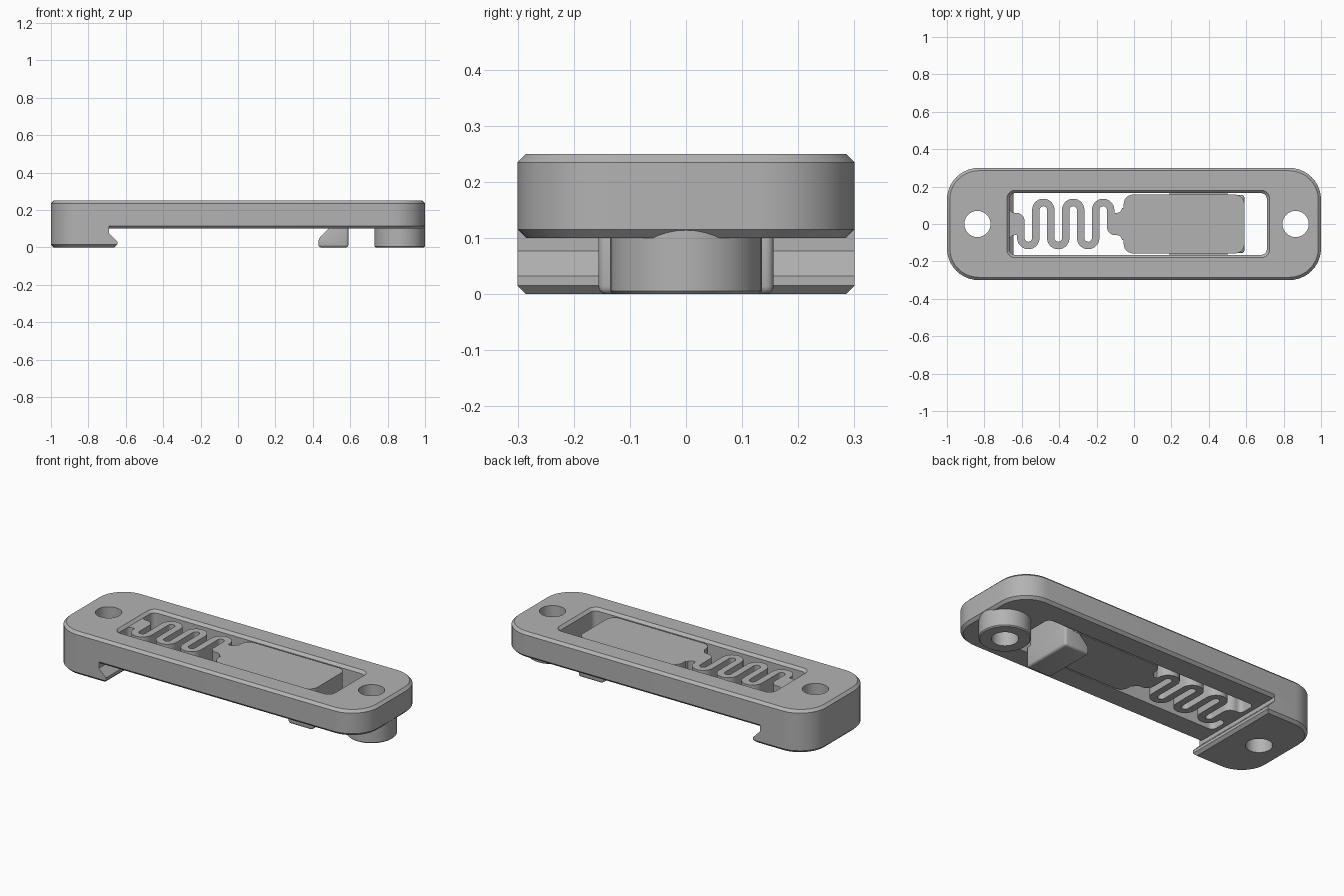
import bpy, math

cube = bpy.data.objects.get("Cube")
if cube:
    bpy.data.objects.remove(cube, do_unlink=True)

grey = bpy.data.materials.new("plain_grey")
grey.use_nodes = True
grey.diffuse_color = (0.45, 0.45, 0.45, 1)
grey.node_tree.nodes["Principled BSDF"].inputs["Base Color"].default_value = (0.45, 0.45, 0.45, 1)


def arc(cx, cy, r, a0, a1, n=10):
    """Points on an arc, angles in degrees."""
    return [(cx + r * math.cos(math.radians(a0 + (a1 - a0) * i / n)),
             cy + r * math.sin(math.radians(a0 + (a1 - a0) * i / n))) for i in range(n + 1)]


def rounded(x0, x1, hy, r, inset=0):
    """Rounded rectangle, counter-clockwise, symmetric in y."""
    x0, x1, hy, r = x0 + inset, x1 - inset, hy - inset, r - inset
    return (arc(x1 - r, hy - r, r, 0, 90) + arc(x0 + r, hy - r, r, 90, 180)
            + arc(x0 + r, r - hy, r, 180, 270) + arc(x1 - r, r - hy, r, 270, 360))


def loft(name, sections, place=lambda u, v, w: (u, v, w)):
    """Closed solid through outlines (points, level) with equal point counts."""
    n = len(sections[0][0])
    verts = [place(u, v, w) for pts, w in sections for u, v in pts]
    faces = [tuple(reversed(range(n))), tuple(range(len(verts) - n, len(verts)))]
    for s in range(len(sections) - 1):
        a = s * n
        faces += [(a + i, a + (i + 1) % n, a + n + (i + 1) % n, a + n + i) for i in range(n)]
    mesh = bpy.data.meshes.new(name)
    mesh.from_pydata(verts, [], faces)
    mesh.materials.append(grey)
    obj = bpy.data.objects.new(name, mesh)
    bpy.context.collection.objects.link(obj)
    return obj


def prism(name, pts, low, high):
    return loft(name, [(pts, low), (pts, high)])


def side_prism(name, pts, half_width):
    """Extrude an x-z profile along y."""
    return loft(name, [(pts, half_width), (pts, -half_width)], lambda u, v, w: (u, w, v))


def apply_modifier(obj, mod):
    bpy.context.view_layer.objects.active = obj
    bpy.ops.object.modifier_apply(modifier=mod.name)


def combine(obj, tool, operation="DIFFERENCE"):
    mod = obj.modifiers.new("combine", "BOOLEAN")
    mod.operation, mod.object, mod.solver = operation, tool, "EXACT"
    apply_modifier(obj, mod)
    bpy.data.objects.remove(tool, do_unlink=True)


# Chamfered frame with a chamfered window
CH = 0.015
outer = [rounded(-1, 1, 0.3, 0.17, i) for i in (CH, 0, 0, CH)]
frame = loft("frame", list(zip(outer, (0.1, 0.115, 0.235, 0.25))))
window = [rounded(-0.665, 0.71, 0.165, 0.03, i) for i in (0, 0, -0.035)]
combine(frame, loft("window_cutter", list(zip(window, (0, 0.235, 0.27)))))

# Left end block with undercut lip
block = loft("end_block", list(zip(outer[:3], (0, CH, 0.115))))
lip = [(-1.1, -0.1), (-0.66, -0.1), (-0.66, 0), (-0.645, 0.015), (-0.645, 0.032),
       (-0.69, 0.077), (-0.69, 0.2), (-1.1, 0.2)]
combine(block, side_prism("lip_profile", lip, 0.5), "INTERSECT")

# Round boss below the right end
boss_rings = [arc(0.864, 0, r, 0, 352.5, 47) for r in (0.129, 0.135, 0.135)]
boss = loft("boss", list(zip(boss_rings, (0, 0.006, 0.114))))

# Screw holes
for x, parts in ((-0.837, (frame, block)), (0.864, (frame, boss))):
    for part in parts:
        combine(part, prism("hole_cutter", arc(x, 0, 0.07, 0, 352.5, 47), -0.1, 0.4))

# Serpentine spring
LOW, TOP = 0.1, 0.235
START, STEP, REACH, HALF = -0.605, 0.08, 0.075, 0.02
path = [(START, 0)]
for i in range(6):
    middle = START + STEP * (i + 0.5)
    if i % 2:
        path += arc(middle, REACH, STEP / 2, 180, 0, 14)
    else:
        path += arc(middle, -REACH, STEP / 2, 180, 360, 14)
path.append((START + 6 * STEP, 0))
left_side, right_side = [], []
for i, (x, y) in enumerate(path):
    a, b = path[max(i - 1, 0)], path[min(i + 1, len(path) - 1)]
    dx, dy = b[0] - a[0], b[1] - a[1]
    if abs(abs(y) - REACH) < 1e-6:
        dx = 0
    size = math.hypot(dx, dy)
    nx, ny = -dy / size * HALF, dx / size * HALF
    left_side.append((x + nx, y + ny))
    right_side.append((x - nx, y - ny))
spring = prism("spring", right_side + left_side[::-1], LOW, TOP)

# Filleted spring root, and the same shape turned round as the neck
root_pts = ([(-0.7, -0.085)] + arc(-0.64, -0.085, 0.025, 180, 90, 6) + [(-0.585, -0.06)]
            + arc(-0.63, 0.015, 0.045, 0, 90, 8) + arc(-0.64, 0.085, 0.025, 270, 180, 6)
            + [(-0.7, 0.085)])
root = prism("spring_root", root_pts, LOW, TOP)
neck = prism("spring_neck", [(-0.73 - x, -y) for x, y in root_pts], LOW, TOP)

# Sliding button with low side tabs
button = prism("button", rounded(-0.055, 0.59, 0.157, 0.05), LOW, TOP)
tabs = prism("side_tabs", rounded(0.19, 0.5, 0.166, 0.002), LOW + 0.005, 0.17)

# Hooked latch below the button
latch = side_prism("latch", [(0.43, 0), (0.59, 0), (0.59, 0.125), (0.51, 0.125), (0.43, 0.045)], 0.156)
bevel = latch.modifiers.new("round_edges", "BEVEL")
bevel.width, bevel.segments = 0.014, 4
apply_modifier(latch, bevel)

# Smooth the rounded walls, keep edges sharp
bpy.ops.object.select_all(action="DESELECT")
for obj in (frame, block, boss, spring, root, neck, button, tabs, latch):
    obj.select_set(True)
bpy.context.view_layer.objects.active = frame
bpy.ops.object.shade_smooth_by_angle(angle=math.radians(30))
